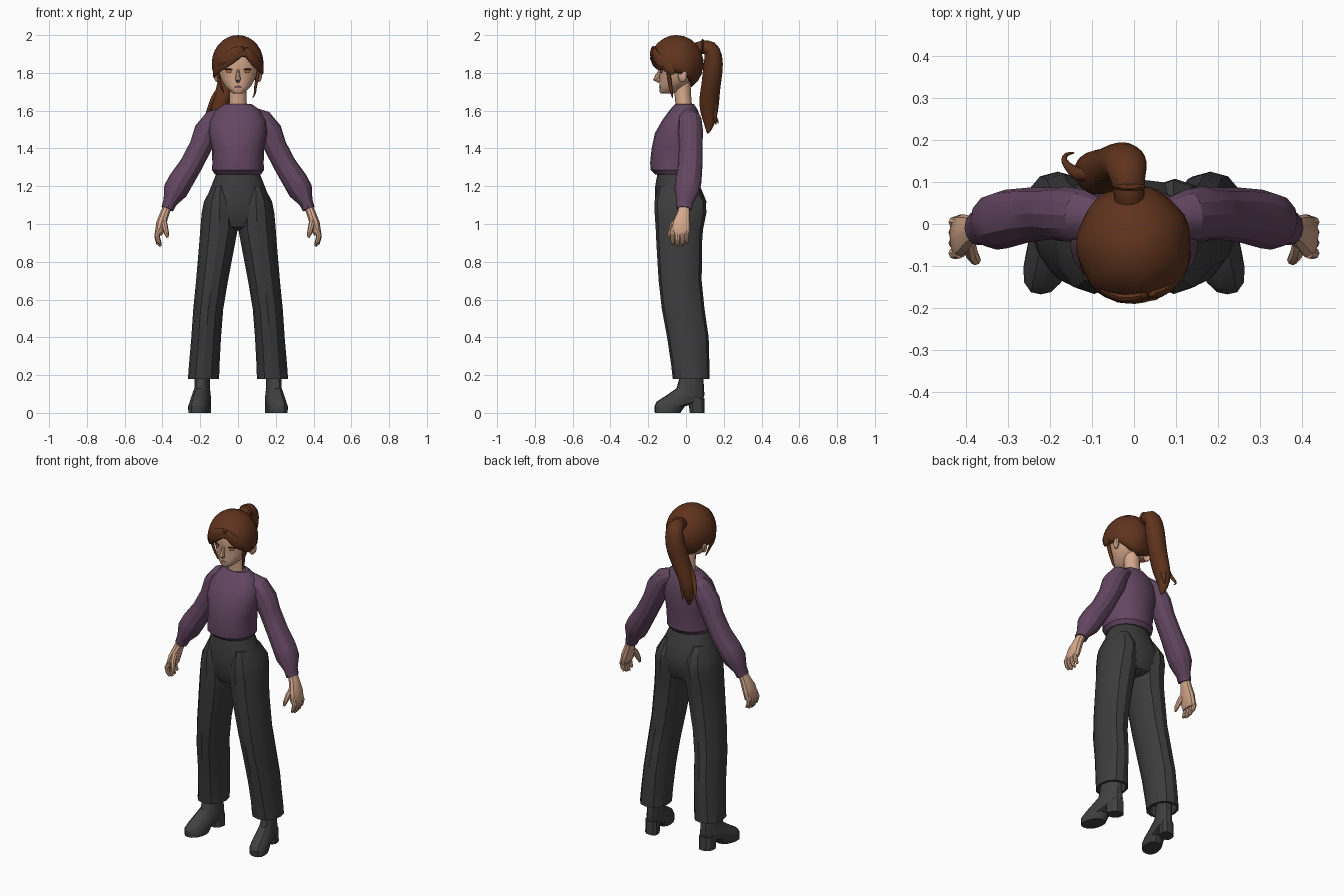
import bpy, bmesh, math
from mathutils import Vector, Matrix


def mat(name, r, g, b):
    m = bpy.data.materials.new(name)
    m.diffuse_color = (r, g, b, 1)
    return m


SKIN = mat("skin", .66, .39, .26)
HAIR = mat("brown hair", .115, .033, .012)
BLOUSE = mat("purple blouse", .125, .062, .12)
TROUSERS = mat("charcoal trousers", .045, .045, .046)
BOOTS = mat("dark grey boots", .052, .052, .053)
IRIS = mat("amber iris", .35, .13, .04)
LASH = mat("dark lash", .05, .02, .012)
LIPS = mat("lips", .45, .2, .15)


def finish(name, bm, m, mirror=False, sub=0, angle=32):
    bmesh.ops.recalc_face_normals(bm, faces=bm.faces)
    me = bpy.data.meshes.new(name)
    bm.to_mesh(me)
    bm.free()
    ob = bpy.data.objects.new(name, me)
    bpy.context.collection.objects.link(ob)
    me.materials.append(m)
    bpy.context.view_layer.objects.active = ob
    ob.select_set(True)
    bpy.ops.object.shade_smooth_by_angle(angle=math.radians(angle))
    ob.select_set(False)
    if mirror:
        ob.modifiers.new("mirror", 'MIRROR').use_clip = False
    if sub:
        s = ob.modifiers.new("smooth", 'SUBSURF')
        s.levels = s.render_levels = sub
    return ob


def loft(name, rings, m, n=14, flat=False, p=2.0, ref=(0, 1, 0), mirror=False, sub=0, angle=32, shear=0):
    """Skin rings (x, y, z, ru, rv) along a path; flat keeps them horizontal."""
    bm, rows, pts = bmesh.new(), [], [Vector(r[:3]) for r in rings]
    for i, r in enumerate(rings):
        t = Vector((0, 0, 1)) if flat else (pts[min(i + 1, len(pts) - 1)] - pts[max(i - 1, 0)]).normalized()
        v = Vector(ref)
        v = (v - t * v.dot(t)).normalized()
        u = v.cross(t)
        row = []
        for k in range(n):
            a = 2 * math.pi * k / n - math.pi / 2
            c, s = math.cos(a), math.sin(a)
            f = (abs(c) ** p + abs(s) ** p) ** (-1 / p)
            co = pts[i] + u * (r[3] * f * c) + v * (r[4] * f * s)
            co.x -= shear * co.y
            row.append(bm.verts.new(co))
        rows.append(row)
    for A, B in zip(rows, rows[1:]):
        for k in range(n):
            bm.faces.new((A[k], A[(k + 1) % n], B[(k + 1) % n], B[k]))
    bm.faces.new(rows[0])
    bm.faces.new(rows[-1])
    return finish(name, bm, m, mirror, sub, angle)


def slices(name, rows, m, **kw):
    """Horizontal slices given as (z, x0, x1, y0, y1)."""
    return loft(name, [((a + b) / 2, (c + d) / 2, z, (b - a) / 2, (d - c) / 2)
                       for z, a, b, c, d in rows], m, flat=True, **kw)


def blob(name, loc, scale, m, yaw=0, mirror=False, seg=12):
    bm = bmesh.new()
    bmesh.ops.create_uvsphere(bm, u_segments=seg, v_segments=8, radius=1)
    bm.transform(Matrix.Translation(loc) @ Matrix.Rotation(yaw, 4, 'Z') @ Matrix.Diagonal((*scale, 1)))
    return finish(name, bm, m, mirror)


def sym(rows):
    return [(z, -w, w, a, b) for z, w, a, b in rows]


# trousers: hips and two wide legs
slices("trouser_hips", sym([(1.275, .112, -.15, .05), (1.2, .142, -.163, .075), (1.12, .172, -.163, .108),
                            (1.04, .185, -.157, .1), (.985, .17, -.13, .075), (.965, .10, -.08, .04)]),
       TROUSERS, n=16, p=2.2)
slices("trouser_leg", [(1.2, .05, .137, -.145, .055), (1.12, .01, .18, -.167, .105), (1.06, .003, .192, -.166, .108),
                       (.97, .002, .2, -.16, .09), (.9, .015, .205, -.157, .085), (.7, .053, .222, -.145, .083),
                       (.55, .078, .237, -.128, .098), (.4, .09, .247, -.1, .12), (.25, .098, .26, -.078, .124),
                       (.18, .1, .265, -.07, .125), (.18, .115, .25, -.055, .11), (.24, .115, .25, -.055, .11)],
       TROUSERS, n=12, p=2.15, mirror=True, angle=28)

# boots with block heels, toes turned out
slices("boot", [(0, .143, .243, -.165, -.03), (.035, .14, .246, -.168, -.005), (.06, .142, .244, -.155, .085),
                (.095, .148, .24, -.1, .098), (.13, .155, .233, -.05, .095), (.24, .155, .233, -.02, .09)],
       BOOTS, p=2.4, mirror=True, shear=.18)
slices("boot_heel", [(0, .155, .235, .02, .098), (.08, .155, .235, .01, .097)],
       BOOTS, n=12, p=3, mirror=True, shear=.18)

# blouse body gathered at the waist, with puffed sleeves and cuffs
slices("blouse_body", sym([(1.635, .072, -.058, .042), (1.605, .115, -.085, .062), (1.55, .15, -.125, .08),
                           (1.48, .155, -.165, .09), (1.4, .138, -.182, .086), (1.325, .136, -.19, .08),
                           (1.285, .137, -.187, .08), (1.262, .122, -.162, .062)]),
       BLOUSE, n=16, p=2.15, angle=28)
loft("blouse_sleeve", [(.075, .012, 1.585, .035, .045), (.125, .02, 1.555, .055, .062), (.165, .024, 1.49, .068, .066),
                       (.198, .025, 1.41, .06, .062), (.25, .022, 1.31, .06, .065), (.305, .012, 1.225, .066, .07),
                       (.332, .005, 1.175, .065, .067), (.36, -.006, 1.115, .037, .044), (.374, -.01, 1.08, .033, .041)],
     BLOUSE, n=12, mirror=True, angle=28)

# hands: palm, four curled fingers, thumb
loft("palm", [(.37, -.008, 1.1, .022, .028), (.388, -.014, 1.055, .025, .034), (.406, -.024, 1.005, .027, .048),
              (.418, -.03, .955, .023, .052), (.42, -.03, .94, .015, .045)], SKIN, n=10, mirror=True, p=2.4)
for i, (y, drop) in enumerate(((-.068, .01), (-.043, 0), (-.018, .004), (.006, .016))):
    loft(f"finger_{i + 1}", [(.415, y, .975, .014, .014), (.429, y - .002, .93 + drop, .014, .014),
                             (.422, y - .002, .9 + drop, .012, .012), (.41, y, .882 + drop, .006, .007)],
         SKIN, n=8, mirror=True)
loft("thumb", [(.395, -.035, 1.035, .015, .016), (.388, -.07, .99, .016, .017), (.378, -.086, .95, .013, .013),
               (.373, -.09, .928, .006, .006)], SKIN, n=8, mirror=True)

# neck, head and face details
loft("neck", [(0, -.008, 1.6, .058, .045), (0, -.014, 1.65, .045, .043), (0, -.022, 1.76, .045, .045)], SKIN)
slices("head", sym([(1.69, .022, -.132, -.07), (1.7, .04, -.14, -.045), (1.73, .07, -.14, -.005),
                    (1.765, .09, -.14, .035), (1.81, .105, -.14, .055), (1.87, .11, -.155, .065),
                    (1.93, .09, -.13, .05), (1.97, .05, -.09, .0)]), SKIN, n=18, p=2.1, angle=50)
loft("nose", [(0, -.135, 1.815, .007, .008), (0, -.15, 1.785, .011, .013), (0, -.157, 1.768, .015, .018),
              (0, -.14, 1.755, .01, .01)], SKIN, n=8)
blob("ear", (.112, -.018, 1.79), (.014, .026, .038), SKIN, yaw=-.3, mirror=True)
blob("eye_iris", (.05, -.131, 1.808), (.017, .004, .009), IRIS, yaw=.3, mirror=True)
blob("eye_lash", (.051, -.132, 1.819), (.023, .005, .004), LASH, yaw=.3, mirror=True)
blob("mouth", (0, -.139, 1.726), (.018, .004, .004), LIPS)

# hair cap: ellipsoid from crown to a hairline that varies with direction
# (degrees from the front, anticlockwise from above; hairline height)
LINE = [(0, 1.875), (15, 1.9), (35, 1.855), (60, 1.825), (85, 1.80), (110, 1.79), (140, 1.745), (180, 1.725),
        (220, 1.745), (250, 1.79), (275, 1.80), (300, 1.825), (330, 1.85), (360, 1.875)]


def hairline(d):
    for (a, za), (b, zb) in zip(LINE, LINE[1:]):
        if a <= d <= b:
            return za + (zb - za) * (d - a) / (b - a)


bm, N, R = bmesh.new(), 36, 9
rows = []
for j in range(1, R + 1):
    row = []
    for k in range(N):
        d = 360 * k / N
        end = math.acos((hairline(d) - 1.85) / .15)
        th, a = end * j / R, math.radians(d)
        w = 1 + .02 * math.sin(7 * a) * j / R
        row.append(bm.verts.new((.137 * w * math.sin(th) * math.sin(a),
                                 -.05 - .143 * w * math.sin(th) * math.cos(a), 1.85 + .15 * math.cos(th))))
    rows.append(row)
top = bm.verts.new((0, -.05, 2))
for k in range(N):
    q = (k + 1) % N
    bm.faces.new((top, rows[0][k], rows[0][q]))
    for A, B in zip(rows, rows[1:]):
        bm.faces.new((A[k], B[k], B[q], A[q]))
cap = finish("hair_cap", bm, HAIR, angle=50)
s = cap.modifiers.new("thickness", 'SOLIDIFY')
s.thickness, s.offset = .018, -1

# swept fringe and loose face strands
for name, rings in {
    "fringe_left": [(.035, -.165, 1.935, .012, .02), (-.01, -.182, 1.905, .016, .04), (-.06, -.168, 1.872, .017, .045),
                    (-.105, -.125, 1.838, .016, .04), (-.128, -.075, 1.8, .011, .028), (-.125, -.05, 1.77, .003, .006)],
    "fringe_right": [(.035, -.165, 1.935, .012, .018), (.06, -.166, 1.895, .016, .03), (.095, -.138, 1.86, .017, .038),
                     (.124, -.09, 1.83, .014, .035), (.132, -.06, 1.79, .004, .01)],
    "strand_left": [(-.112, -.095, 1.84, .01, .012), (-.108, -.092, 1.78, .009, .011), (-.09, -.085, 1.73, .007, .009),
                    (-.073, -.08, 1.69, .002, .003)],
    "strand_right": [(.112, -.095, 1.84, .011, .014), (.102, -.09, 1.77, .01, .012), (.09, -.08, 1.72, .008, .01),
                     (.092, -.075, 1.69, .006, .008), (.075, -.07, 1.665, .002, .003)],
}.items():
    loft(name, rings, HAIR, n=8, ref=(0, 0, 1) if "fringe" in name else (0, 1, 0), sub=1, angle=60)

# high ponytail falling to one side, with loose locks
loft("ponytail", [(-.01, .03, 1.915, .04, .04), (-.012, .085, 1.94, .036, .036), (-.016, .13, 1.935, .05, .05),
                  (-.022, .148, 1.89, .052, .056), (-.035, .142, 1.81, .056, .06), (-.06, .132, 1.73, .052, .054),
                  (-.085, .122, 1.66, .058, .048), (-.108, .122, 1.59, .05, .042), (-.11, .125, 1.53, .03, .028),
                  (-.1, .115, 1.475, .006, .006)], HAIR, n=12, ref=(1, .15, 0), sub=1, angle=60)
loft("tail_lock_curl", [(-.085, .12, 1.73, .02, .02), (-.13, .115, 1.66, .022, .02), (-.15, .13, 1.61, .013, .013),
                        (-.17, .15, 1.575, .008, .008), (-.165, .168, 1.55, .006, .006),
                        (-.14, .17, 1.53, .002, .002)], HAIR, n=8, ref=(0, 1, .2), sub=1, angle=60)
loft("tail_lock_back", [(-.05, .165, 1.75, .018, .018), (-.08, .155, 1.66, .022, .02), (-.085, .15, 1.58, .017, .016),
                        (-.09, .16, 1.52, .003, .003)], HAIR, n=8, sub=1, angle=60)
blob("hair_tie", (-.011, .088, 1.94), (.041, .012, .04), HAIR)
